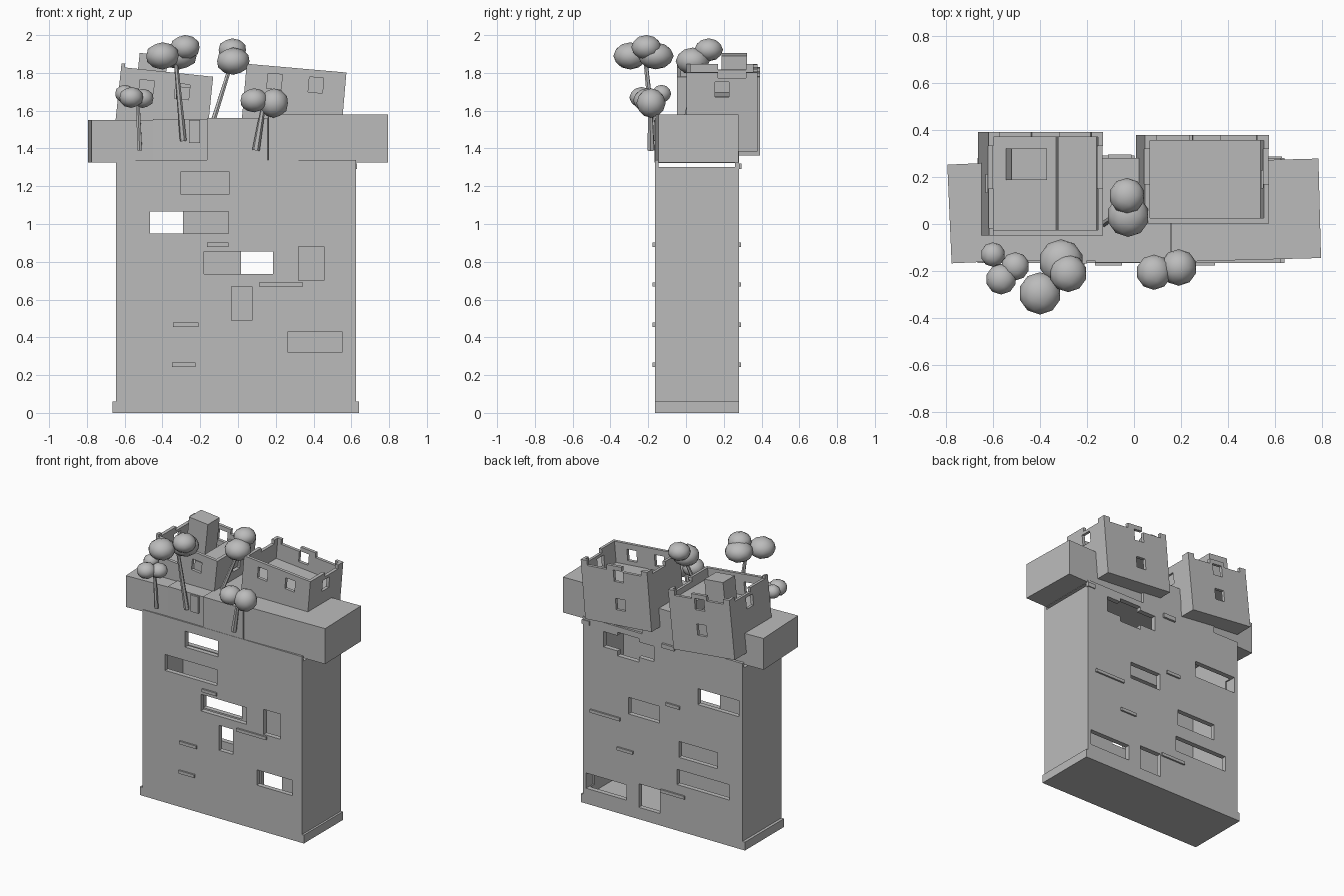
import bpy, bmesh, math
from mathutils import Vector, Matrix

if "Cube" in bpy.data.objects:
    bpy.data.objects.remove(bpy.data.objects["Cube"])

stone = bpy.data.materials.new("plain grey")
stone.diffuse_color = (0.5, 0.5, 0.5, 1)
stone.use_nodes = True
stone.node_tree.nodes["Principled BSDF"].inputs["Base Color"].default_value = stone.diffuse_color


def mesh_object(name, bm):
    me = bpy.data.meshes.new(name)
    bm.to_mesh(me)
    bm.free()
    me.materials.append(stone)
    ob = bpy.data.objects.new(name, me)
    bpy.context.collection.objects.link(ob)
    return ob


def boxes(name, spans):
    """One object made of boxes given as (x0, x1, y0, y1, z0, z1)."""
    bm = bmesh.new()
    for x0, x1, y0, y1, z0, z1 in spans:
        mat = Matrix.Translation(((x0 + x1) / 2, (y0 + y1) / 2, (z0 + z1) / 2)) \
            @ Matrix.Diagonal((x1 - x0, y1 - y0, z1 - z0, 1))
        bmesh.ops.create_cube(bm, size=1, matrix=mat)
    return mesh_object(name, bm)


def cut(ob, spans):
    """Cut boxes out of an object and remove the cutter."""
    cutter = boxes("cutter", spans)
    cutter.hide_render = True
    mod = ob.modifiers.new("cut", 'BOOLEAN')
    mod.operation, mod.object, mod.solver, mod.use_self = 'DIFFERENCE', cutter, 'EXACT', True
    bpy.context.view_layer.objects.active = ob
    bpy.ops.object.modifier_apply(modifier=mod.name)
    bpy.data.objects.remove(cutter)


# Hollow tower slab with window openings front and back
F, B = -0.165, 0.28
tower = boxes("tower", [(-0.645, 0.625, F, B, 0, 1.34)])
cut(tower, [(-0.61, 0.59, F + 0.035, B - 0.035, 0.06, 1.325)])
front = [(-0.305, -0.045, 1.16, 1.275), (-0.465, -0.05, 0.95, 1.065),
         (-0.18, 0.185, 0.735, 0.855), (0.32, 0.455, 0.70, 0.88),
         (-0.035, 0.075, 0.49, 0.67), (0.265, 0.55, 0.32, 0.43)]
back = [(0.057, 0.46, 1.165, 1.275), (0.18, 0.35, 1.13, 1.30), (0.015, 0.262, 0.735, 0.855),
        (-0.62, -0.29, 0.95, 1.065), (-0.448, -0.14, 0.53, 0.645),
        (-0.542, -0.124, 0.33, 0.44), (0.278, 0.60, 0.11, 0.22), (0.01, 0.18, 0.085, 0.255)]
cut(tower, [(a, b, F - 0.1, F + 0.08, c, d) for a, b, c, d in front]
    + [(a, b, B - 0.08, B + 0.1, c, d) for a, b, c, d in back])
cut(tower, [(-0.9, 0.9, F + 0.02, B - 0.02, 1.302, 1.322)])
boxes("plinth_ends", [(-0.665, -0.645, F, B, 0, 0.06), (0.625, 0.64, F, B, 0, 0.06)])

# Thin ledges
for i, (z, fa, fb, ba, bb) in enumerate([(0.89, -0.165, -0.05, -0.15, -0.04),
                                         (0.68, 0.11, 0.345, 0.325, 0.562),
                                         (0.467, -0.345, -0.21, 0.223, 0.349),
                                         (0.255, -0.35, -0.225, -0.19, 0.002)]):
    boxes(f"ledge_{i}", [(fa, fb, F - 0.012, F + 0.01, z - 0.011, z + 0.011),
                         (ba, bb, B - 0.01, B + 0.012, z - 0.011, z + 0.011)])


# Overhanging top storey, outer blocks slightly turned
def block(name, x0, x1, y0, y1, z1, turn):
    ob = boxes(name, [(x0, x1, y0, y1, 1.325, z1)])
    c = Vector(((x0 + x1) / 2, (y0 + y1) / 2, 0))
    ob.data.transform(Matrix.Translation(c) @ Matrix.Rotation(math.radians(turn), 4, 'Z')
                      @ Matrix.Translation(-c))


block("top_left", -0.785, -0.445, -0.16, 0.26, 1.55, 2.5)
block("top_mid_left", -0.45, -0.165, -0.155, 0.275, 1.555, 0)
block("top_mid_right", -0.165, 0.155, -0.163, 0.28, 1.56, 0)
block("top_right", 0.155, 0.79, -0.153, 0.27, 1.58, 1.5)
boxes("front_door", [(-0.26, -0.2, -0.168, -0.15, 1.43, 1.55)])
boxes("back_sills", [(-0.11, -0.01, 0.27, 0.295, 1.29, 1.32), (0.57, 0.63, 0.265, 0.287, 1.29, 1.32)])


# Tilted castles: open-topped, windowed, with crenellated rims (local origin at rim centre)
def castle(name, cx, cz, w, d, y0, tilt, windows, extras):
    x, y, t = w / 2, d / 2, 0.022
    ob = boxes(name, [(-x, x, -y, y, -0.42, 0)])
    cut(ob, [(-x + t, x - t, -y + t, y - t, -0.15, 0.1)])
    # rooms below the floor so windows read as openings
    cut(ob, [(-x + t, x - t, -y + t, y - t, -0.40, -0.17)])
    cuts = []
    for side, u, v in windows:
        if side == 'right':
            cuts.append((x - 0.05, x + 0.1, u - 0.038, u + 0.038, v - 0.04, v + 0.04))
        elif side == 'left':
            cuts.append((-x - 0.1, -x + 0.05, u - 0.038, u + 0.038, v - 0.04, v + 0.04))
        else:
            s = -1 if side == 'front' else 1
            lo, hi = sorted((s * (y - 0.05), s * (y + 0.1)))
            cuts.append((u - 0.038, u + 0.038, lo, hi, v - 0.04, v + 0.04))
    # rim notches between merlons
    for s in (-1, 1):
        a, b = sorted((s * 0.06, s * (x - 0.05)))
        cuts.append((a, b, y - 0.05, y + 0.1, -0.035, 0.1))
        a, b = sorted((s * (x - 0.05), s * (x + 0.1)))
        cuts.append((a, b, -0.02, y - 0.06, -0.03, 0.1))
    cut(ob, cuts)
    m = Matrix.Translation((cx, y0 + y, cz)) @ Matrix.Rotation(math.radians(tilt), 4, 'Y')
    ob.data.transform(m)
    for part, span in extras.items():
        boxes(part, [span]).data.transform(m)


castle("castle_right", 0.31, 1.825, 0.53, 0.375, 0.003, 5,
       [('front', -0.11, -0.08), ('front', 0.11, -0.08), ('right', 0, -0.09),
        ('back', -0.03, -0.27), ('back', -0.03, -0.07)], {})
castle("castle_left", -0.375, 1.805, 0.49, 0.44, -0.048, 6,
       [('front', 0.09, -0.095), ('front', -0.1, -0.095), ('right', 0.02, -0.12),
        ('left', 0.0, -0.09), ('back', 0.0, -0.25), ('back', 0.0, -0.07)],
       {"roof_step": (0.06, 0.23, -0.2, 0.2, -0.151, -0.07),
        "turret": (-0.155, -0.005, 0.015, 0.15, -0.151, 0.085),
        "corner_post": (-0.245, -0.225, -0.22, -0.19, -0.01, 0.02)})


# Trees: tapered leaning trunks with lumpy low-poly crowns
def trunk(name, a, b, r0, r1):
    a, b = Vector(a), Vector(b)
    bm = bmesh.new()
    m = Matrix.Translation((a + b) / 2) @ (b - a).to_track_quat('Z', 'Y').to_matrix().to_4x4()
    bmesh.ops.create_cone(bm, cap_ends=True, segments=6, radius1=r0, radius2=r1,
                          depth=(b - a).length, matrix=m)
    mesh_object(name, bm)


def crown(name, x, y, z, r, flat):
    bm = bmesh.new()
    m = Matrix.Translation((x, y, z)) @ Matrix.Diagonal((r, r, r * flat, 1))
    bmesh.ops.create_icosphere(bm, subdivisions=2, radius=1, matrix=m)
    for f in bm.faces:
        f.smooth = True
    mesh_object(name, bm)


trees = {
    "tall_tree": ((-0.29, -0.17, 1.44), (-0.33, -0.215, 1.87), 0.018, 0.011,
                  [(-0.40, -0.295, 1.89, 0.09, 0.8), (-0.31, -0.16, 1.89, 0.095, 0.75),
                   (-0.28, -0.21, 1.935, 0.08, 0.82)]),
    "middle_tree": ((-0.13, 0.0, 1.55), (-0.045, 0.06, 1.82), 0.014, 0.011,
                    [(-0.03, 0.12, 1.922, 0.076, 0.8), (-0.025, 0.035, 1.862, 0.09, 0.8)]),
    "left_tree": ((-0.52, -0.185, 1.39), (-0.53, -0.19, 1.64), 0.014, 0.011,
                  [(-0.60, -0.13, 1.69, 0.052, 0.9), (-0.565, -0.235, 1.67, 0.065, 0.85),
                   (-0.505, -0.18, 1.665, 0.06, 0.85)]),
    "right_tree": ((0.095, -0.185, 1.39), (0.135, -0.19, 1.63), 0.02, 0.012,
                   [(0.085, -0.205, 1.655, 0.075, 0.85), (0.19, -0.185, 1.64, 0.078, 1.0)]),
}
for name, (a, b, r0, r1, crowns) in trees.items():
    trunk(name + "_trunk", a, b, r0, r1)
    for i, c in enumerate(crowns):
        crown(f"{name}_crown_{i}", *c)
